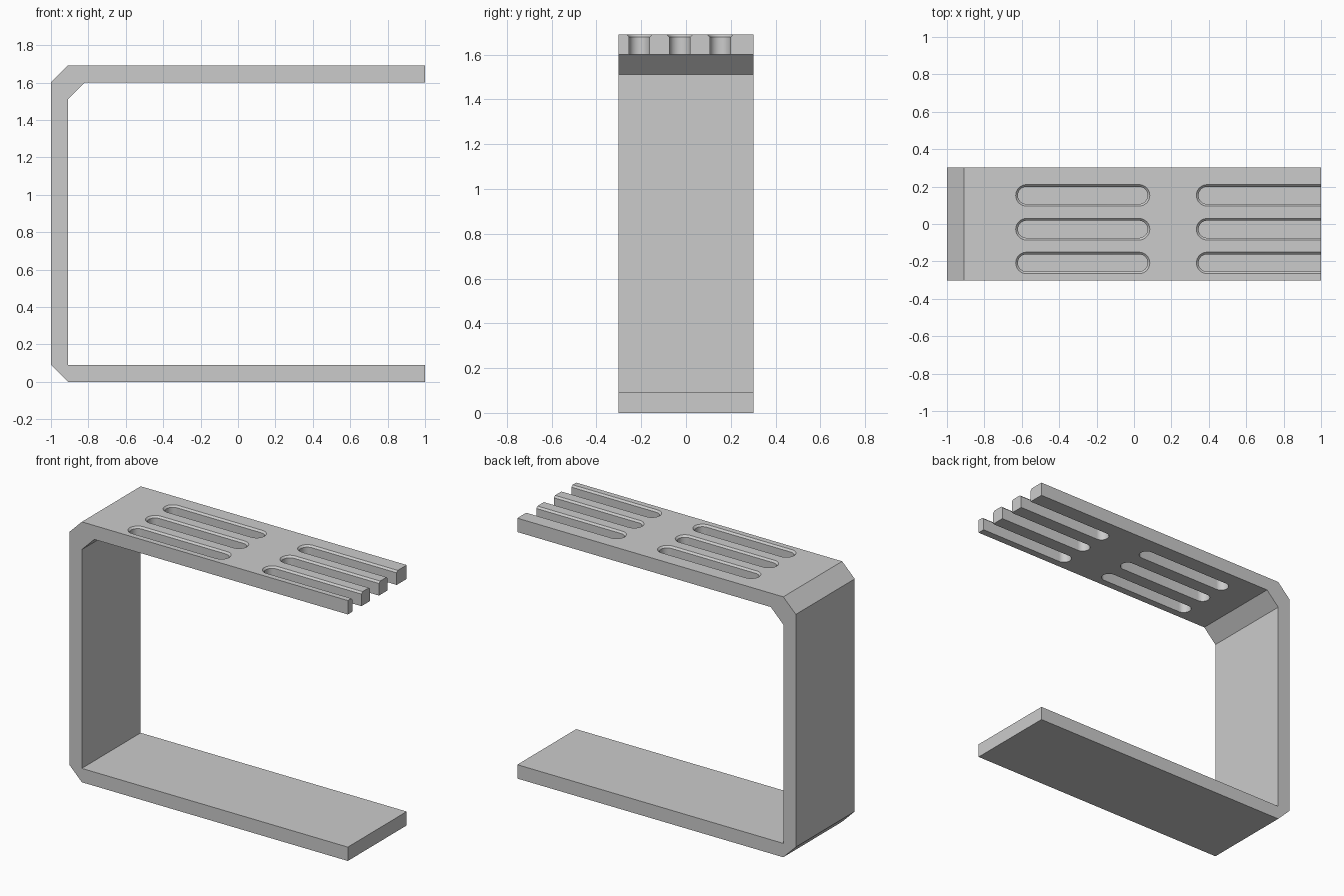
import bpy, bmesh, math

if "Cube" in bpy.data.objects:
    bpy.data.objects.remove(bpy.data.objects["Cube"], do_unlink=True)

TOP, T, HALF_W = 1.69, 0.09, 0.302

# Single grey material
grey = bpy.data.materials.new("plain grey")
grey.use_nodes = True
colour = (0.6, 0.6, 0.6, 1)
grey.diffuse_color = colour
grey.node_tree.nodes["Principled BSDF"].inputs["Base Color"].default_value = colour


def finish(bm, name):
    bmesh.ops.recalc_face_normals(bm, faces=bm.faces[:])
    mesh = bpy.data.meshes.new(name)
    bm.to_mesh(mesh)
    bm.free()
    mesh.materials.append(grey)
    obj = bpy.data.objects.new(name, mesh)
    bpy.context.collection.objects.link(obj)
    return obj


def slot_ring(bm, x0, x1, y, r, z, steps=16):
    """Rounded slot outline; x0 and x1 are the arc centres."""
    ring = []
    for cx, start in ((x1, -math.pi / 2), (x0, math.pi / 2)):
        for i in range(steps + 1):
            a = start + math.pi * i / steps
            ring.append(bm.verts.new((cx + r * math.cos(a), y + r * math.sin(a), z)))
    return ring


def add_slot(bm, x0, x1, y):
    # Straight wall, then a flared rim that runs past the top face
    r, rim, over = 0.046, 0.0115, 0.02
    levels = [(r, TOP - T - over), (r, TOP - rim), (r + rim + over, TOP + over)]
    rings = [slot_ring(bm, x0, x1, y, rad, z) for rad, z in levels]
    for low, high in zip(rings, rings[1:]):
        for i in range(len(low)):
            j = (i + 1) % len(low)
            bm.faces.new((low[i], low[j], high[j], high[i]))
    bm.faces.new(rings[0])
    bm.faces.new(rings[-1])


# C-shaped bracket: chamfered outer corners and an angled upper inner corner
profile = [(-1 + T, 0), (1, 0), (1, T), (-1 + T, T), (-1 + T, TOP - 2 * T),
           (-1 + 2 * T, TOP - T), (1, TOP - T), (1, TOP), (-1 + T, TOP),
           (-1, TOP - T), (-1, T)]
bm = bmesh.new()
face = bm.faces.new([bm.verts.new((x, -HALF_W, z)) for x, z in profile])
side = bmesh.ops.extrude_face_region(bm, geom=[face])
moved = [v for v in side["geom"] if isinstance(v, bmesh.types.BMVert)]
bmesh.ops.translate(bm, verts=moved, vec=(0, 2 * HALF_W, 0))
bracket = finish(bm, "bracket")

# Closed slots in the middle, open slots at the free end
bm = bmesh.new()
for y in (-0.208, -0.028, 0.153):
    add_slot(bm, -0.575, 0.027, y)
    add_slot(bm, 0.391, 1.2, y)
cutter = finish(bm, "slot_cutter")
cutter.hide_render = True

cut = bracket.modifiers.new("slots", "BOOLEAN")
cut.object = cutter
cut.operation = "DIFFERENCE"
cut.solver = "EXACT"
bpy.ops.object.select_all(action="DESELECT")
bracket.select_set(True)
bpy.context.view_layer.objects.active = bracket
bpy.ops.object.modifier_apply(modifier=cut.name)
bpy.data.objects.remove(cutter, do_unlink=True)
bpy.ops.object.shade_smooth_by_angle(angle=math.radians(30))
